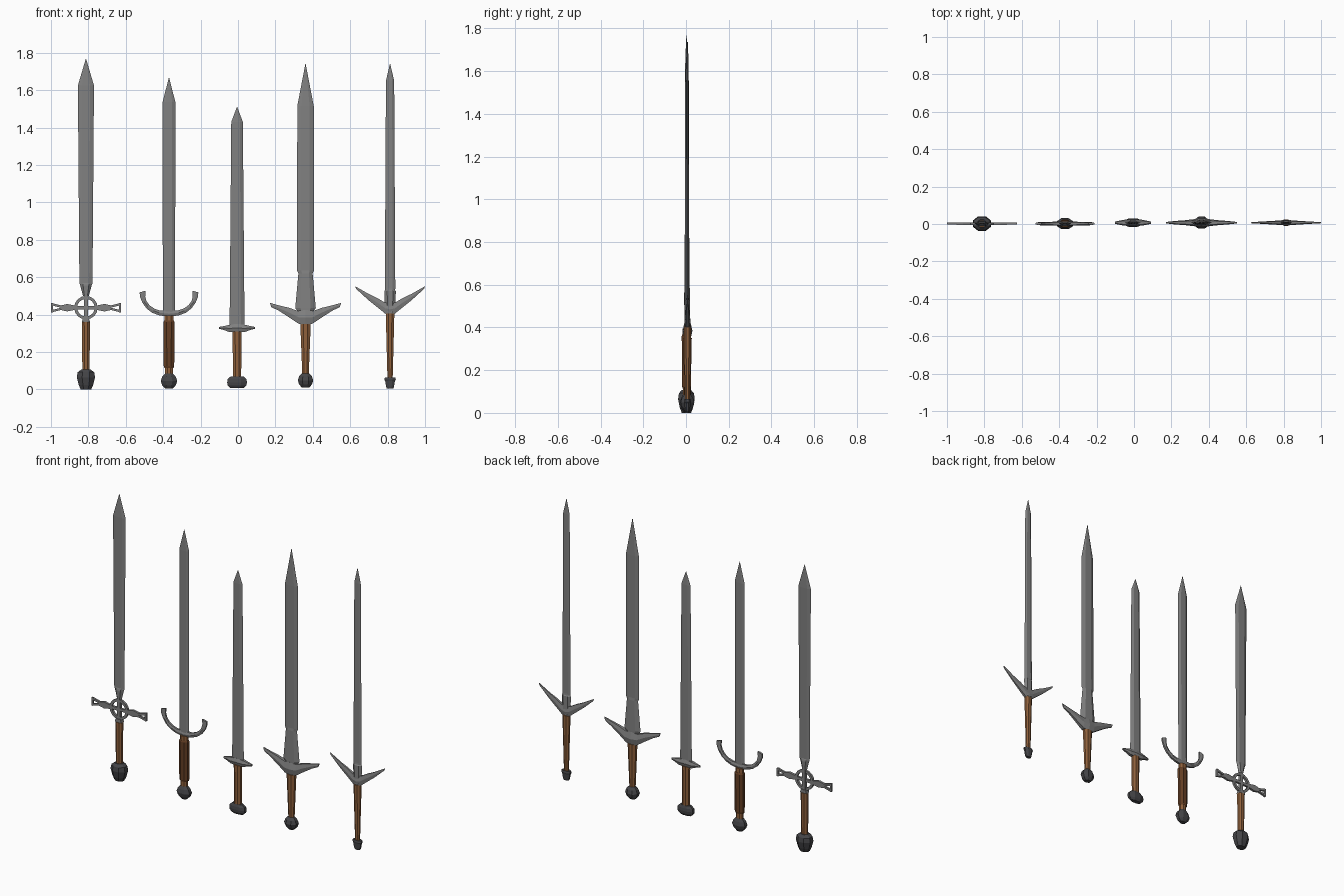
import bpy, bmesh
from math import sin, cos, pi


def material(name, rgb):
    m = bpy.data.materials.new(name)
    m.diffuse_color = (*rgb, 1)
    return m


STEEL = material("steel", (0.22, 0.22, 0.22))
IRON = material("dark_iron", (0.06, 0.06, 0.065))
WOOD = material("brown_grip", (0.28, 0.12, 0.045))
LEATHER = material("dark_leather", (0.13, 0.05, 0.018))


def loft(name, groups, loc, mat, closed=False):
    """Skin one or more runs of equal-sized cross-sections."""
    bm = bmesh.new()
    for sections in groups:
        rows = [[bm.verts.new(p) for p in s] for s in sections]
        n = len(rows[0])
        pairs = list(zip(rows, rows[1:])) + ([(rows[-1], rows[0])] if closed else [])
        for a, b in pairs:
            for i in range(n):
                j = (i + 1) % n
                bm.faces.new((a[i], a[j], b[j], b[i]))
        if not closed:
            bm.faces.new(rows[0])
            bm.faces.new(rows[-1])
    bmesh.ops.recalc_face_normals(bm, faces=bm.faces)
    me = bpy.data.meshes.new(name)
    bm.to_mesh(me)
    bm.free()
    ob = bpy.data.objects.new(name, me)
    ob.location = (loc[0], loc[1], 0)
    bpy.context.collection.objects.link(ob)
    me.materials.append(mat)
    return ob


def blade(name, loc, rows):
    # rows: height, half width, half thickness; flattened six-sided section
    loft(name, [[[(-w, 0, z), (-w * .5, -t, z), (w * .5, -t, z),
                  (w, 0, z), (w * .5, t, z), (-w * .5, t, z)]
                 for z, w, t in rows]], loc, STEEL)


def turned(name, loc, rows, mat, n=8):
    # rows: height, half width, half depth; faceted body with flat front
    k = 1 / cos(pi / n)
    ring = [(cos((i + .5) * 2 * pi / n) * k, sin((i + .5) * 2 * pi / n) * k) for i in range(n)]
    loft(name, [[[(c * w, s * d, z) for c, s in ring] for z, w, d in rows]], loc, mat)


def guard(name, loc, half):
    # half: lower edge point, upper edge point, half depth, from centre outwards
    full = [((-a[0], a[1]), (-b[0], b[1]), d) for a, b, d in reversed(half)]
    full += half[1:] if half[0][0][0] == 0 else half
    loft(name, [[[(a[0], -d * .6, a[1]), ((a[0] + b[0]) / 2, -d, (a[1] + b[1]) / 2),
                  (b[0], -d * .6, b[1]), (b[0], d * .6, b[1]),
                  ((a[0] + b[0]) / 2, d, (a[1] + b[1]) / 2), (a[0], d * .6, a[1])]
                 for a, b, d in full]], loc, STEEL)


def bar(p, q, h0, h1, d):
    # tapering flat bar between two points in the front plane
    dx, dz = q[0] - p[0], q[1] - p[1]
    l = (dx * dx + dz * dz) ** .5
    nx, nz = -dz / l, dx / l
    return [[(c[0] + nx * h * s, y, c[1] + nz * h * s)
             for s, y in ((-1, -d), (1, -d), (1, d), (-1, d))]
            for c, h in ((p, h0), (q, h1))]


# Sword 1: ringed cross guard
L = (-.813, .002)
blade("ring_sword_blade", L, [(.50, .016, .010), (.555, .030, .012), (.565, .034, .010),
                              (.57, .035, .008), (1.625, .043, .006), (1.767, .001, .001)])
C = .437
loft("ring_guard_hoop", [[[(r * cos(a * pi / 8), y, C + r * sin(a * pi / 8))
                          for r, y in ((.047, -.007), (.063, -.007), (.063, .007), (.047, .007))]
                         for a in range(16)]], L, STEEL, closed=True)
bars = [bar((0, .36), (0, .38), .022, .016, .014), bar((0, .38), (0, .51), .010, .010, .009)]
for s in (-1, 1):
    bars += [bar((0, C), (s * .065, C), .009, .009, .007),
             bar((s * .06, C), (s * .10, C), .012, .020, .007),
             bar((s * .10, C), (s * .135, C), .020, .012, .007),
             bar((s * .182, C - .025), (s * .182, C + .025), .005, .005, .006)]
    bars += [bar((s * .133, C + t * .006), (s * .184, C + t * .019), .006, .006, .006) for t in (-1, 1)]
loft("ring_guard_arms", bars, L, STEEL)
turned("ring_sword_grip", L, [(.08, .019, .016), (.36, .022, .018)], WOOD)
turned("ring_sword_pommel", L, [(0, .028, .022), (.025, .039, .031), (.065, .049, .039),
                               (.092, .044, .035), (.107, .024, .022)], IRON)

# Sword 2: crescent guard
L = (-.369, .002)
blade("crescent_sword_blade", L, [(.40, .033, .009), (1.537, .034, .006), (1.666, .001, .001)])
guard("crescent_guard", L, [((0, .387), (0, .422), .012), ((.055, .397), (.048, .422), .011),
                           ((.090, .410), (.078, .432), .009), ((.120, .433), (.104, .450), .009),
                           ((.143, .465), (.121, .473), .009), ((.155, .495), (.127, .497), .008),
                           ((.157, .519), (.125, .528), .007)])
turned("crescent_sword_grip_core", L, [(.075, .021, .017), (.395, .025, .018)], WOOD)
turned("crescent_sword_grip_wrap", L, [(.115, .025, .018), (.125, .028, .021),
                                      (.36, .030, .022), (.368, .026, .019)], LEATHER)
turned("crescent_sword_pommel", L, [(.005, .019, .014), (.022, .036, .024), (.045, .044, .030),
                                   (.068, .036, .025), (.085, .020, .017)], IRON)

# Sword 3: short straight guard
L = (-.005, .007)
blade("short_sword_blade", L, [(.33, .040, .010), (1.43, .031, .006), (1.51, .001, .001)])
guard("short_guard", L, [((0, .305), (0, .351), .018), ((.045, .308), (.045, .345), .016),
                        ((.070, .318), (.065, .340), .012), ((.096, .324), (.096, .334), .006)])
turned("short_sword_grip", L, [(.065, .022, .016), (.31, .024, .018)], WOOD)
turned("short_sword_pommel", L, [(.008, .036, .013), (.022, .050, .021), (.038, .053, .023),
                                (.055, .050, .021), (.070, .034, .016)], IRON)

# Sword 4: broad blade with flared shoulder and swept guard
L = (.361, .007)
blade("broad_sword_blade", L, [(.37, .030, .013), (.41, .036, .013), (.435, .055, .013),
                              (.62, .038, .010), (.635, .045, .008), (1.515, .044, .007),
                              (1.74, .001, .001)])
guard("broad_guard", L, [((0, .343), (0, .425), .023), ((.038, .352), (.040, .420), .019),
                        ((.090, .387), (.090, .437), .013), ((.145, .422), (.145, .450), .009),
                        ((.183, .440), (.191, .463), .004)])
turned("broad_sword_grip", L, [(.07, .017, .014), (.20, .022, .017), (.35, .028, .020)], WOOD)
turned("broad_sword_pommel", L, [(.010, .019, .015), (.026, .034, .026), (.048, .041, .032),
                                (.070, .034, .026), (.086, .019, .015)], IRON)

# Sword 5: slender blade with raised V guard
L = (.813, .007)
blade("slender_sword_blade", L, [(.41, .026, .012), (.525, .031, .011), (.53, .027, .008),
                                (.54, .028, .007), (1.65, .022, .005), (1.74, .001, .001)])
guard("v_guard", L, [((0, .398), (0, .458), .015), ((.022, .402), (.030, .466), .013),
                    ((.065, .437), (.065, .487), .010), ((.115, .477), (.115, .511), .007),
                    ((.182, .538), (.187, .552), .003)])
turned("slender_sword_grip", L, [(.06, .014, .011), (.25, .019, .014), (.405, .023, .017)], WOOD)
turned("slender_sword_pommel", L, [(.004, .017, .010), (.015, .021, .012), (.045, .026, .014),
                                  (.052, .031, .016), (.064, .028, .014)], IRON)
